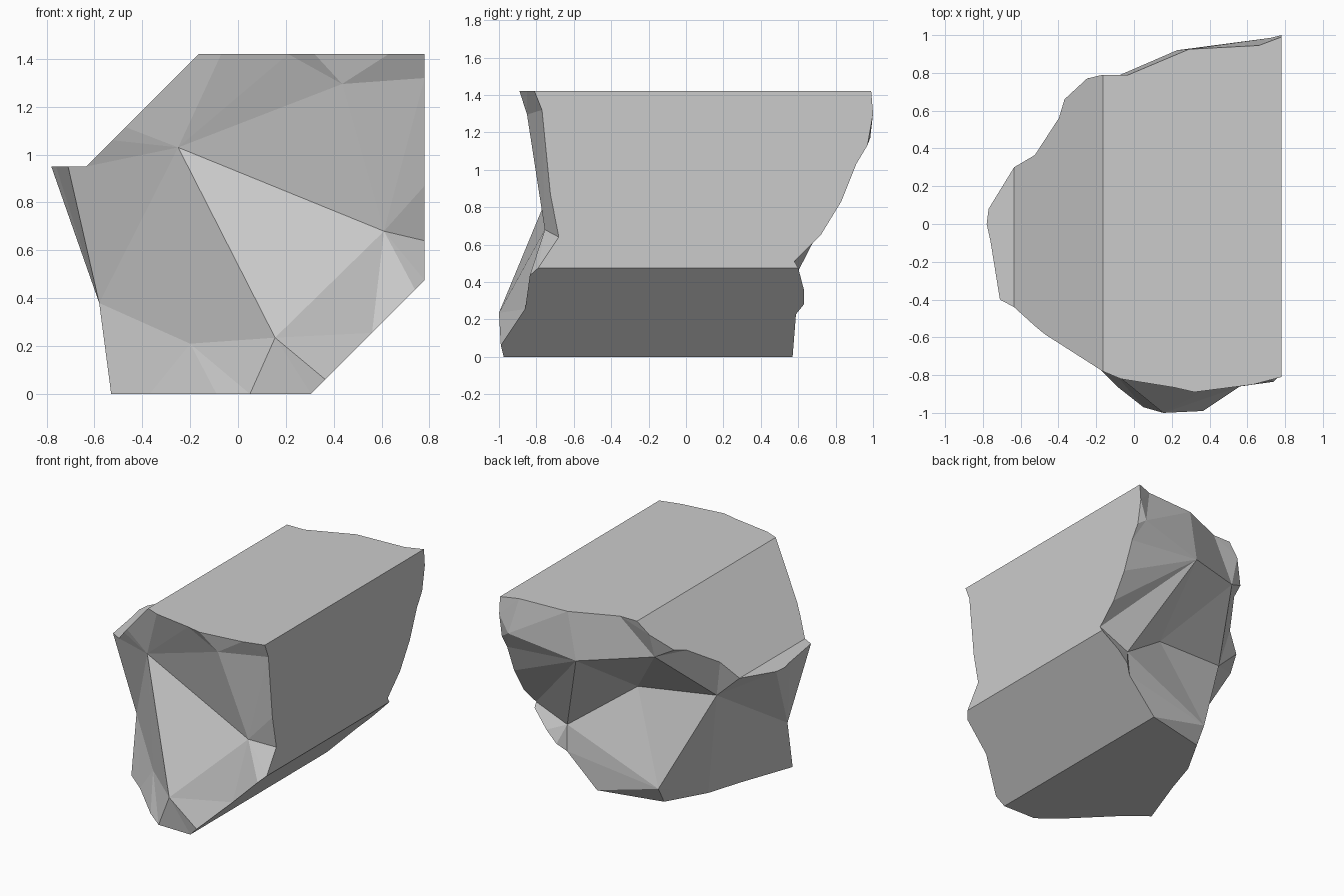
import bpy, bmesh
from mathutils import Vector
from mathutils.geometry import delaunay_2d_cdt

if "Cube" in bpy.data.objects:
    bpy.data.objects.remove(bpy.data.objects["Cube"])


# Each flat cut plane turns (position, y) pairs into 3D points
def flat(z, pairs):
    return [(x, y, z) for x, y in pairs]


def right_wall(pairs):
    return [(0.78, y, z) for z, y in pairs]


def slope(offset, pairs):
    return [(round(z + offset, 4), y, z) for z, y in pairs]


LOW, HIGH = 0.305, -1.585          # x - z of the two sloping cuts
left_knob = (-0.58, -0.32, 0.38)
ledge_tip = (-0.71, -0.40, 0.95)

# Rims of the broken front, clockwise from the top left
front_rims = [
    flat(1.42, [(-.165, -.78), (-.07, -.82), (.21, -.865), (.32, -.89), (.63, -.85), (.78, -.81)]),
    right_wall([(1.42, -.81), (1.32, -.77), (.87, -.725), (.64, -.68), (.475, -.79)]),
    slope(LOW, [(.475, -.79), (.435, -.835), (.255, -.86), (.06, -.99), (0, -.975)]),
    flat(0, [(.305, -.975), (.05, -.97), (-.09, -.86), (-.37, -.58), (-.53, -.45)]),
    [ledge_tip, (-.635, -.44, .95)],
    slope(HIGH, [(.95, -.44), (1.06, -.54), (1.115, -.585), (1.42, -.78)]),
]

# Rims of the broken back, in the same order
back_rims = [
    flat(1.42, [(-.165, .79), (-.03, .79), (.29, .925), (.66, .945), (.78, .99)]),
    right_wall([(1.42, .99), (1.3, 1.0), (1.13, .97), (1.03, .91), (.83, .83),
                (.65, .72), (.51, .58), (.475, .60)]),
    slope(LOW, [(.475, .60), (.36, .63), (.28, .63), (.227, .588), (0, .57)]),
    flat(0, [(.305, .57), (-.153, .466), (-.31, .19), (-.39, -.064), (-.53, -.45)]),
    [ledge_tip] + flat(.95, [(-.76, -.09), (-.78, 0), (-.77, .08), (-.635, .30)]),
    slope(HIGH, [(.95, .30), (1.06, .365), (1.187, .56), (1.217, .66), (1.336, .77), (1.42, .79)]),
]

# Peaks and hollows inside the broken surfaces
A, B, C = (-.25, -.67, 1.03), (.61, -.755, .68), (.155, -1.0, .235)
D, F = (-.2, -.675, .21), (.435, -.85, 1.295)
V1, V2, V3 = (.228, .92, 1.08), (.538, .575, .41), (.106, .394, .73)
V4, V5, V6 = (-.467, .319, .79), (-.157, .537, .12), (-.25, .713, 1.157)
V7 = (.72, .985, 1.17)
fr, br = front_rims, back_rims
front_creases = [(A, B), (A, C), (B, C), (A, left_knob), (left_knob, D), (D, C), (A, D),
                 (A, F), (B, F), (C, fr[2][2]), (B, fr[2][2]), (B, fr[2][1]), (B, fr[1][1]),
                 (C, fr[3][1]), (C, fr[2][3]), (F, fr[0][3]), (F, fr[0][4]), (F, fr[1][1]),
                 (A, fr[5][1]), (A, fr[5][2]), (A, fr[0][1]), (A, fr[0][0]),
                 (A, fr[4][1])]
back_creases = [(V4, V3), (V3, V2), (V2, V5), (V5, V4), (V3, V5), (V1, V2), (V1, V3),
                (V1, V6), (V6, V3), (V6, V4), (V4, left_knob), (V4, br[4][-1]),
                (V7, br[1][2])]

bm = bmesh.new()


def unique(points):
    return list(dict.fromkeys(points))


def add_face(points):
    bm.faces.new([bm.verts.new(p) for p in points])


def broken_surface(rims, creases, project):
    """Triangulate a jagged end between its rim and its creases."""
    ring = unique(sum(rims[:4], []) + [left_knob] + sum(rims[4:], []))
    pts = unique(ring + [p for c in creases for p in c])
    n = len(ring)
    edges = [(i, (i + 1) % n) for i in range(n)]
    edges += [(pts.index(a), pts.index(b)) for a, b in creases]
    _, _, tris, orig, _, _ = delaunay_2d_cdt(
        [Vector(project(p)) for p in pts], edges, [], 1, 1e-5)
    for tri in tris:
        if all(orig[i] for i in tri):
            add_face([pts[orig[i][0]] for i in tri])


broken_surface(front_rims, front_creases, lambda p: (p[0], p[2]))
# the back is flattened from the back left so the left flank is included
broken_surface(back_rims, back_creases, lambda p: (-.81 * p[0] - .58 * p[1], p[2]))

# Flat cut faces joining front rim to back rim
for f, b in zip(front_rims, back_rims):
    add_face(unique(f + b[::-1]))

bmesh.ops.remove_doubles(bm, verts=bm.verts, dist=0.002)
bmesh.ops.recalc_face_normals(bm, faces=bm.faces)
mesh = bpy.data.meshes.new("rock_block")
bm.to_mesh(mesh)
bm.free()
bpy.context.collection.objects.link(bpy.data.objects.new("rock_block", mesh))
